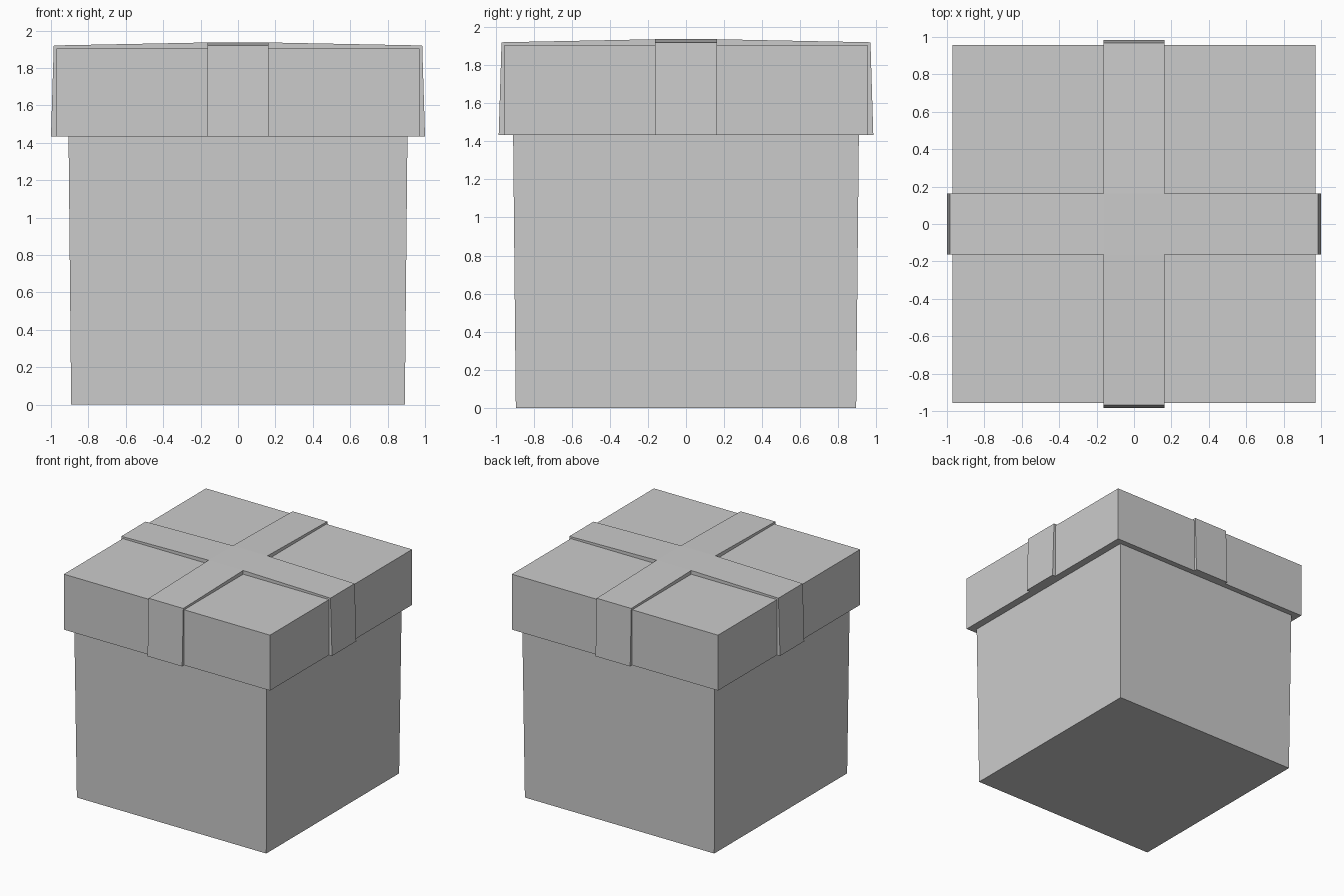
import bpy, bmesh

if "Cube" in bpy.data.objects:
    bpy.data.objects.remove(bpy.data.objects["Cube"])

LID_Z0, LID_Z1 = 1.432, 1.904
LID_X, LID_Y = 0.971, 0.956
HALF = 0.163            # half ribbon width
RIB_TOP, RIB_EDGE = 1.936, 1.92


def finish(name, bm):
    bmesh.ops.remove_doubles(bm, verts=bm.verts, dist=1e-4)
    bmesh.ops.recalc_face_normals(bm, faces=bm.faces)
    mesh = bpy.data.meshes.new(name)
    bm.to_mesh(mesh)
    bm.free()
    obj = bpy.data.objects.new(name, mesh)
    bpy.context.collection.objects.link(obj)
    return obj


def tapered_box(name, bottom, top, z0, z1):
    """Box with separate half sizes (x, y) at the bottom and top."""
    bm = bmesh.new()
    bmesh.ops.create_cube(bm, size=2)
    for v in bm.verts:
        hx, hy = top if v.co.z > 0 else bottom
        v.co = (v.co.x * hx, v.co.y * hy, z1 if v.co.z > 0 else z0)
    return finish(name, bm)


# Box body (slightly wider at the top) and lid
tapered_box("box_body", (0.892, 0.894), (0.906, 0.908), 0, LID_Z0)
tapered_box("lid", (LID_X, LID_Y), (LID_X, LID_Y), LID_Z0, LID_Z1)

# Ribbon: a flat centre with four arms folding down over the lid sides
bm = bmesh.new()


def quad(*pts):
    bm.faces.new([bm.verts.new(p) for p in pts])


under = LID_Z1 - 0.004
for z in (RIB_TOP, under):
    quad((-HALF, -HALF, z), (HALF, -HALF, z), (HALF, HALF, z), (-HALF, HALF, z))


def arm(place, top_r, bottom_r, lid_r):
    """place maps (distance outward, sideways, z) to x, y, z."""
    outer = [(HALF, RIB_TOP), (top_r, RIB_EDGE), (bottom_r, LID_Z0)]
    inner = [(HALF, under), (lid_r, under), (lid_r, LID_Z0)]
    for i in range(2):
        for path in (outer, inner):
            (r0, z0), (r1, z1) = path[i], path[i + 1]
            quad(place(r0, -HALF, z0), place(r1, -HALF, z1),
                 place(r1, HALF, z1), place(r0, HALF, z0))
        for s in (-HALF, HALF):
            quad(*[place(r, s, z) for r, z in
                   (outer[i], outer[i + 1], inner[i + 1], inner[i])])
    (r0, z0), (r1, z1) = outer[2], inner[2]
    quad(place(r0, -HALF, z0), place(r1, -HALF, z1),
         place(r1, HALF, z1), place(r0, HALF, z0))


for sign in (-1, 1):
    arm(lambda r, s, z: (sign * r, s, z), 0.985, 1.0, LID_X - 0.004)
    arm(lambda r, s, z: (s, sign * r, z), 0.969, 0.984, LID_Y - 0.004)

finish("ribbon", bm)
